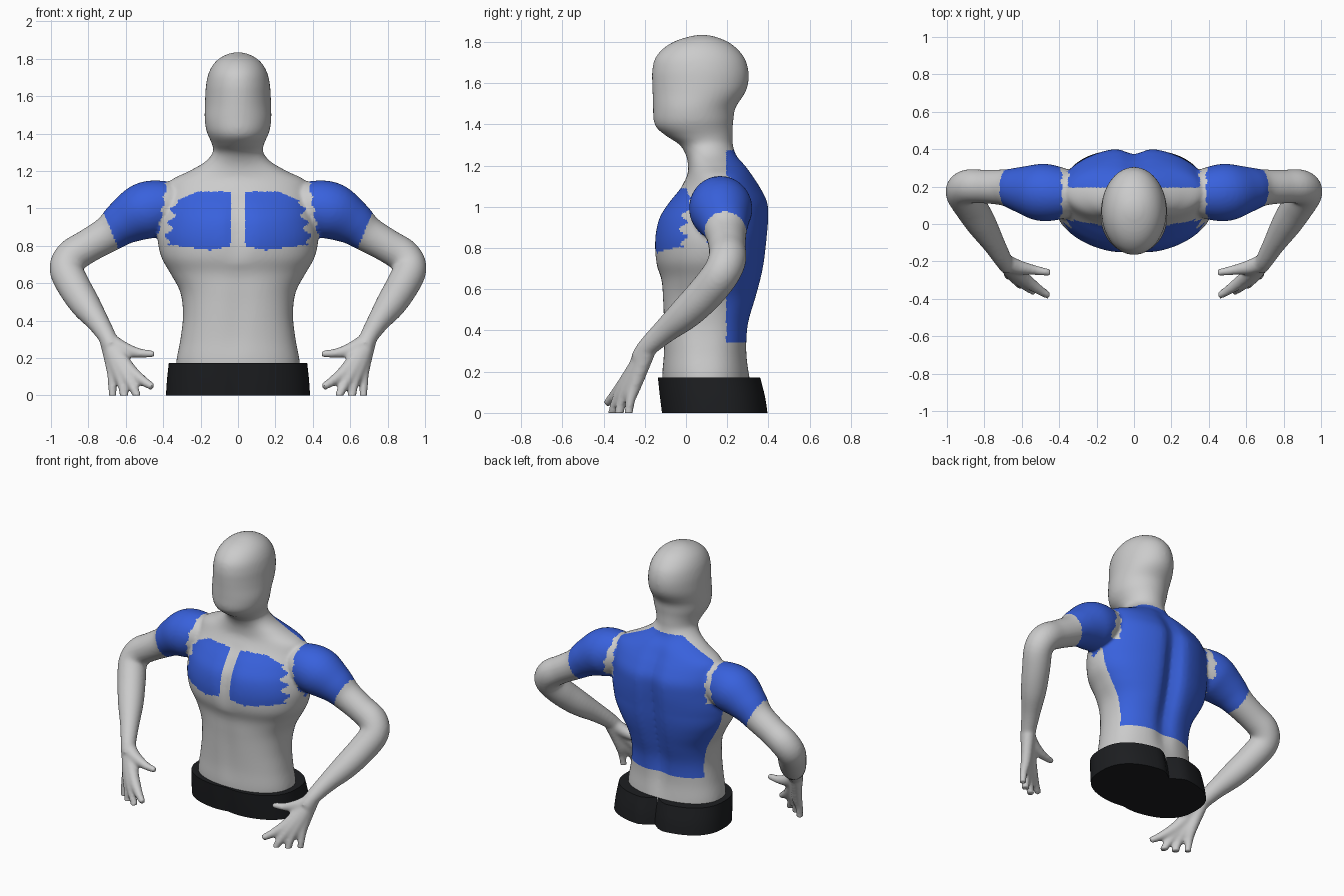
import bpy, bmesh, math
from mathutils import Vector

if "Cube" in bpy.data.objects:
    bpy.data.objects.remove(bpy.data.objects["Cube"])


def spline(rows, steps):
    """Smoothly resample rows of numbers (Catmull-Rom)."""
    out, last = [], len(rows) - 1
    for i in range(last):
        a, b, c, d = rows[max(i - 1, 0)], rows[i], rows[i + 1], rows[min(i + 2, last)]
        for k in range(steps):
            t = k / steps
            out.append([0.5 * (2 * q + (r - p) * t + (2 * p - 5 * q + 4 * r - s) * t * t
                               + (3 * q - p - 3 * r + s) * t ** 3)
                        for p, q, r, s in zip(a, b, c, d)])
    out.append(list(rows[-1]))
    return out


def loft(bm, rings):
    """Skin a list of rings and close both ends."""
    vs = [[bm.verts.new(p) for p in ring] for ring in rings]
    n = len(vs[0])
    faces = [bm.faces.new((a[i], a[(i + 1) % n], b[(i + 1) % n], b[i]))
             for a, b in zip(vs, vs[1:]) for i in range(n)]
    faces += [bm.faces.new(vs[0][::-1]), bm.faces.new(vs[-1])]
    bmesh.ops.recalc_face_normals(bm, faces=faces)


def section(z, hw, yf, yb, power, front_dent, back_dent, dent_w):
    """Horizontal body slice with a crease down the front and the back."""
    ring = []
    for i in range(72):
        a = 2 * math.pi * i / 72
        c, s = math.cos(a), math.sin(a)
        x = hw * math.copysign(abs(c) ** (2 / power), c)
        y = (yf + yb) / 2 + (yb - yf) / 2 * math.copysign(abs(s) ** (2 / power), s)
        dent = math.exp(-(x / dent_w) ** 2)
        y += -back_dent * dent if s > 0 else front_dent * dent
        ring.append((x, y, z))
    return ring


def tube(bm, rows, side, n=20):
    """Round limb along x, y, z, radius rows."""
    rows = spline(rows, 5)
    pts = [Vector(r[:3]) for r in rows]
    rings = []
    for i, p in enumerate(pts):
        t = (pts[min(i + 1, len(pts) - 1)] - pts[max(i - 1, 0)]).normalized()
        u = t.cross(Vector((0.5, -0.6, 0.62))).normalized()
        v = t.cross(u)
        ring = []
        for k in range(n):
            a = 2 * math.pi * k / n
            q = p + (u * math.cos(a) + v * math.sin(a)) * rows[i][3]
            ring.append((q.x * side, q.y, q.z))
        rings.append(ring)
    loft(bm, rings)


def bump(z, lo, hi):
    """Fade in and out between two heights."""
    return math.sin(math.pi * (z - lo) / (hi - lo)) if lo < z < hi else 0


def material(name, rgb):
    m = bpy.data.materials.new(name)
    m.diffuse_color = (*rgb, 1)
    m.use_nodes = True
    m.node_tree.nodes["Principled BSDF"].inputs["Base Color"].default_value = m.diffuse_color
    return m


def make_object(name, bm):
    me = bpy.data.meshes.new(name)
    bm.to_mesh(me)
    bm.free()
    ob = bpy.data.objects.new(name, me)
    bpy.context.collection.objects.link(ob)
    return ob


# Torso, neck and head: height, half width, front y, back y
TRUNK = [(.08, .33, -.11, .32), (.18, .33, -.115, .31), (.30, .308, -.11, .30),
         (.43, .294, -.112, .31), (.55, .308, -.116, .345), (.65, .36, -.122, .372),
         (.74, .41, -.15, .39), (.84, .43, -.158, .402), (.94, .42, -.14, .41),
         (1.02, .405, -.09, .405), (1.09, .39, -.03, .37), (1.15, .36, .005, .33),
         (1.20, .26, .01, .295), (1.25, .175, .0, .25), (1.30, .135, -.03, .228),
         (1.34, .138, -.09, .226), (1.38, .155, -.14, .226), (1.42, .170, -.157, .23),
         (1.48, .178, -.16, .24), (1.55, .177, -.162, .285), (1.60, .175, -.164, .302),
         (1.66, .171, -.164, .303), (1.72, .158, -.15, .285), (1.77, .132, -.108, .245),
         (1.805, .095, -.05, .195), (1.827, .05, .02, .135), (1.834, .015, .06, .095)]

# Shoulder to wrist: x, y, z, radius
ARM = [(.28, .17, 1.02, .10), (.39, .165, 1.01, .14), (.50, .17, .985, .153),
       (.61, .185, .925, .122), (.69, .195, .865, .098), (.80, .20, .80, .09),
       (.885, .20, .745, .092), (.918, .17, .675, .09), (.875, .095, .58, .088),
       (.815, .0, .485, .08), (.75, -.105, .395, .06), (.70, -.19, .315, .048),
       (.675, -.225, .26, .046)]

# Digits: wrist, knuckle, middle, tip
DIGITS = [[(.70, -.19, .31, .04), (.64, -.225, .262, .042), (.54, -.245, .228, .028), (.445, -.26, .222, .018)],
          [(.69, -.20, .29, .04), (.585, -.295, .145, .036), (.51, -.35, .08, .027), (.455, -.385, .045, .02)],
          [(.695, -.20, .29, .04), (.615, -.29, .14, .036), (.57, -.335, .06, .027), (.535, -.36, -.01, .022)],
          [(.70, -.20, .29, .04), (.645, -.272, .14, .036), (.62, -.31, .06, .026), (.605, -.33, -.03, .022)],
          [(.70, -.19, .29, .04), (.672, -.245, .14, .033), (.672, -.27, .06, .024), (.67, -.28, -.03, .02)]]

bm = bmesh.new()
loft(bm, [section(*r, 2 + .35 * bump(r[0], 0, .8), .022 * bump(r[0], .7, 1.12) + .008 * bump(r[0], .2, .7),
                  .05 * bump(r[0], .15, 1.3), .06) for r in spline(TRUNK, 5)])
for side in (1, -1):
    tube(bm, ARM, side, 32)
    for digit in DIGITS:
        tube(bm, digit, side)
body = make_object("body", bm)

# Fuse into one skin and soften the joins
rm = body.modifiers.new("fuse", 'REMESH')
rm.mode = 'VOXEL'
rm.voxel_size = .0105
sm = body.modifiers.new("soften", 'SMOOTH')
sm.factor = .5
sm.iterations = 7
bpy.context.view_layer.update()
fused = bpy.data.meshes.new_from_object(body.evaluated_get(bpy.context.evaluated_depsgraph_get()))
body.modifiers.clear()
body.data = fused


# Coloured muscle groups
def is_muscle(p):
    x, y, z = abs(p.x), p.y, p.z
    jag = .012 * math.sin(z * 90)
    arm = z > .74 and .38 + .16 * (1.15 - z) + jag * .5 < x < .71 - .42 * (.955 - z)
    chest = (y < .12 and .04 < x < .335 + .2 * (1.05 - z) + jag * 1.6
             and .775 + .14 * max(0, x - .15) + .2 * max(0, .15 - x) < z
             and z < 1.09 - .45 * max(0, x - .22))
    edge = .35 + jag * .5 if z > .9 else .44
    back = y > .195 and .345 < z < 1.275 and x < edge
    return arm or chest or back


bm = bmesh.new()
bm.from_mesh(fused)
cut = bmesh.ops.bisect_plane(bm, geom=bm.verts[:] + bm.edges[:] + bm.faces[:],
                             plane_co=(0, 0, 0), plane_no=(0, 0, 1), clear_inner=True)
bmesh.ops.holes_fill(bm, edges=[e for e in cut['geom_cut'] if isinstance(e, bmesh.types.BMEdge)], sides=0)
for f in bm.faces:
    f.smooth = True
    f.material_index = int(is_muscle(f.calc_center_median()))
bm.to_mesh(fused)
bm.free()
fused.materials.clear()
fused.materials.append(None)
fused.materials.append(material("muscle_blue", (.04, .12, .72)))
for f in fused.polygons:
    f.material_index = int(is_muscle(f.center))

# Shorts with a seat crease
bm = bmesh.new()
SHORTS = [(0, .385, -.12, .40), (.08, .38, -.13, .388), (.172, .37, -.14, .365)]
loft(bm, [section(*r, 2.5, .012, .06, .05) for r in spline(SHORTS, 4)])
shorts = make_object("shorts", bm)
shorts.data.materials.append(material("shorts_black", (.012, .013, .015)))
bpy.context.view_layer.objects.active = shorts
shorts.select_set(True)
bpy.ops.object.shade_smooth_by_angle(angle=math.radians(40))
